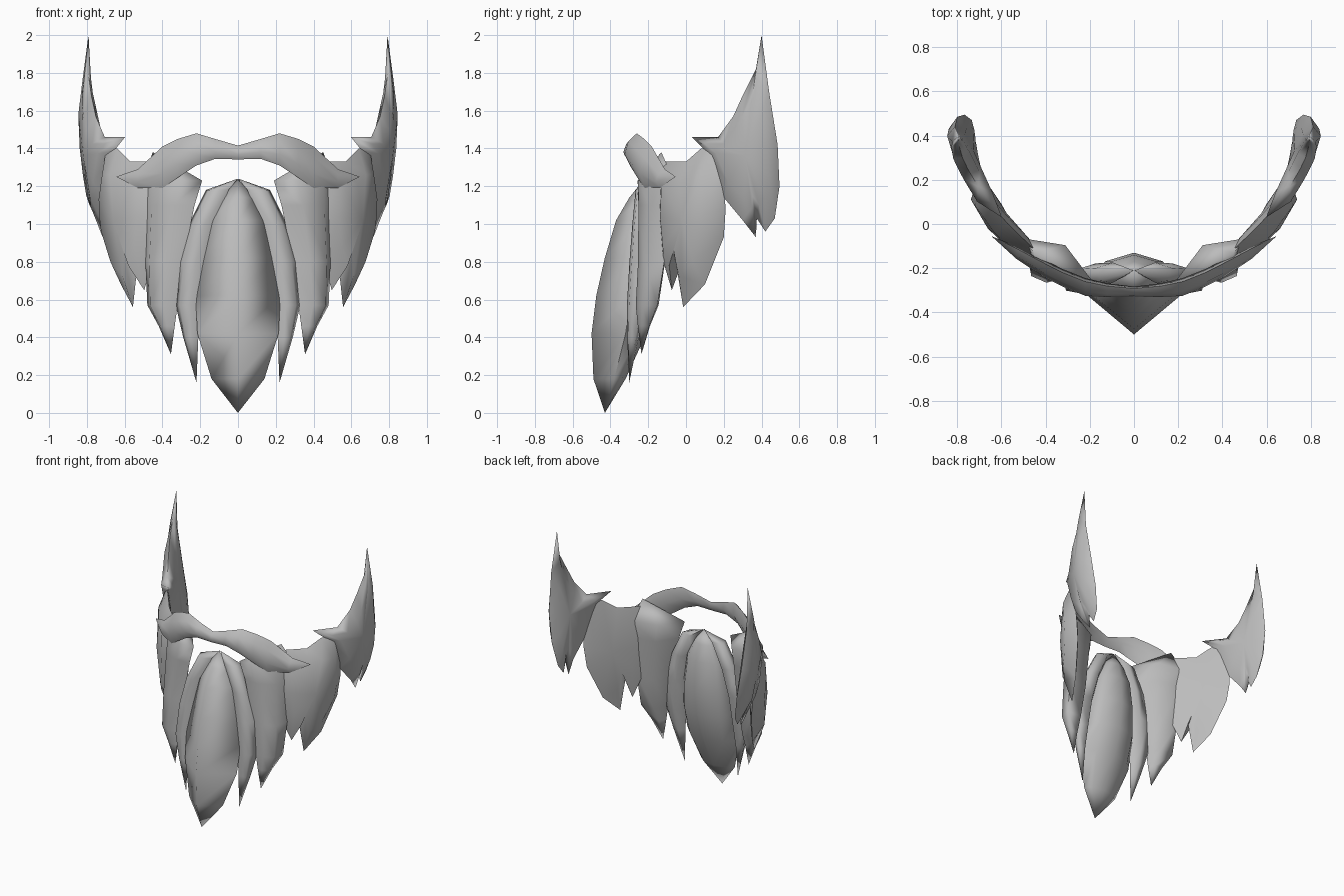
import bpy
import bmesh
from mathutils import Vector

default = bpy.data.objects.get("Cube")
if default:
    bpy.data.objects.remove(default, do_unlink=True)

GREY = (0.5, 0.5, 0.5, 1.0)
hair = bpy.data.materials.new("hair_grey")
hair.use_nodes = True
hair.diffuse_color = GREY
shader = next(n for n in hair.node_tree.nodes if n.type == "BSDF_PRINCIPLED")
shader.inputs["Base Color"].default_value = GREY
shader.inputs["Roughness"].default_value = 0.8


def finish(name, bm, mirrored):
    """Clean the mesh, shade it and mirror it across x when it is a pair."""
    bmesh.ops.remove_doubles(bm, verts=bm.verts, dist=0.003)
    bmesh.ops.recalc_face_normals(bm, faces=bm.faces)
    mesh = bpy.data.meshes.new(name)
    bm.to_mesh(mesh)
    bm.free()
    obj = bpy.data.objects.new(name, mesh)
    bpy.context.collection.objects.link(obj)
    mesh.materials.append(hair)
    bpy.ops.object.select_all(action="DESELECT")
    obj.select_set(True)
    bpy.context.view_layer.objects.active = obj
    bpy.ops.object.shade_smooth_by_angle(angle=1.6)
    if mirrored:
        mod = obj.modifiers.new("Mirror", "MIRROR")
        mod.use_mirror_merge = False
    return obj


def bridge(bm, a, b):
    for i in range(len(a)):
        j = (i + 1) % len(a)
        bm.faces.new((a[i], a[j], b[j], b[i]))


def loft(name, sections, mirrored=False):
    """Skin a row of closed sections; the end sections are nearly points."""
    bm = bmesh.new()
    rings = [[bm.verts.new(p) for p in s] for s in sections]
    for a, b in zip(rings, rings[1:]):
        bridge(bm, a, b)
    bm.faces.new(rings[0])
    bm.faces.new(rings[-1])
    return finish(name, bm, mirrored)


def lock(name, rows, slope, depth, limit):
    """Pointed lock of hair from rows of z, inner x, outer x and middle y."""
    normal = Vector((slope, -1, 0)).normalized()
    sections = []
    for z, xa, xb, y in rows:
        half = (xb - xa) / 2
        mid = Vector(((xa + xb) / 2, y, z))
        edge = Vector((half, half * slope, 0))
        bulge = normal * min(depth * 2 * half, limit)
        sections.append([mid - edge, mid - edge * 0.4 + bulge * 0.85,
                         mid + edge * 0.4 + bulge, mid + edge, mid - bulge])
    return loft(name, sections, True)


def side_shell(name, outline, outward, inward):
    """Forked lens-shaped lock wrapped round the side of the face."""
    def wrap(y, z, offset):
        slope = 0.9 - 2 * y
        lean = (0.035 - 0.15 * (z - 1.7) ** 2) * max(y, 0) / 0.4
        base = Vector((0.57 + 0.9 * y - y * y + lean, y, z))
        return base + Vector((1, -slope, 0)).normalized() * offset

    bm = bmesh.new()
    cy = sum(p[0] for p in outline) / len(outline)
    cz = sum(p[1] for p in outline) / len(outline)
    rim = [bm.verts.new(wrap(y, z, 0)) for y, z in outline]
    for depth in (outward, -inward):
        ring = []
        for y, z in outline:
            taper = min(1, 0.35 / max(abs(z - cz), 0.01))
            ring.append(bm.verts.new(wrap(cy + (y - cy) * 0.68, cz + (z - cz) * 0.64,
                                          depth * 0.85 * taper)))
        centre = bm.verts.new(wrap(cy, cz, depth))
        bridge(bm, rim, ring)
        for i, v in enumerate(ring):
            bm.faces.new((v, ring[(i + 1) % len(ring)], centre))
    return finish(name, bm, True)


# Broad centre lock: z, half width, front y, edge y, back y
centre_rows = [
    (0, 0.001, -0.431, -0.43, -0.429), (0.18, 0.14, -0.49, -0.38, -0.32),
    (0.42, 0.215, -0.5, -0.32, -0.21), (0.62, 0.225, -0.475, -0.29, -0.15),
    (0.82, 0.2, -0.43, -0.26, -0.13), (1.02, 0.16, -0.37, -0.24, -0.14),
    (1.14, 0.09, -0.3, -0.23, -0.17), (1.24, 0.001, -0.221, -0.22, -0.219)]
sections = []
for z, w, front, edge, back in centre_rows:
    side = back + (edge - back) * 0.3
    sections.append([(-w, edge, z), (0, front, z), (w, edge, z),
                     (w * 0.65, side, z), (0, back, z), (-w * 0.65, side, z)])
loft("centre_lock", sections)

# Narrow locks flanking the centre
lock("inner_locks", [
    (1.24, 0.001, 0.003, -0.21), (1.18, 0.05, 0.17, -0.22), (1.0, 0.12, 0.26, -0.23),
    (0.8, 0.165, 0.31, -0.245), (0.57, 0.195, 0.33, -0.26), (0.4, 0.21, 0.29, -0.28),
    (0.16, 0.219, 0.221, -0.3)], 0.35, 0.4, 0.055)

# Wider locks below the moustache ends
lock("middle_locks", [
    (1.38, 0.449, 0.451, -0.13), (1.23, 0.19, 0.51, -0.16), (1.1, 0.23, 0.5, -0.165),
    (0.8, 0.29, 0.49, -0.175), (0.57, 0.32, 0.48, -0.2), (0.46, 0.335, 0.42, -0.22),
    (0.31, 0.354, 0.356, -0.235)], 0.6, 0.4, 0.075)

# Forked cheek locks
side_shell("cheek_locks", [
    (-0.13, 1.33), (0, 1.33), (0.08, 1.4), (0.16, 1.4), (0.2, 1.2), (0.21, 1.08),
    (0.2, 0.93), (0.1, 0.68), (-0.015, 0.56), (-0.04, 0.78), (-0.075, 0.65),
    (-0.12, 0.8), (-0.14, 1.05)], 0.085, 0.025)

# Sideburns rising to tall points
side_shell("sideburns", [
    (0.4, 2.0), (0.37, 1.82), (0.3, 1.68), (0.25, 1.57), (0.17, 1.46), (0.03, 1.46),
    (0.11, 1.38), (0.2, 1.14), (0.3, 1.02), (0.37, 0.93), (0.375, 1.03), (0.42, 0.96),
    (0.47, 1.03), (0.495, 1.2), (0.485, 1.42), (0.44, 1.7)], 0.05, 0.045)

# Moustache: x, top z, bottom z, middle y
half_rows = [
    (0, 1.415, 1.342, -0.305), (0.12, 1.45, 1.345, -0.3), (0.22, 1.48, 1.31, -0.285),
    (0.32, 1.45, 1.245, -0.245), (0.4, 1.41, 1.19, -0.205), (0.53, 1.29, 1.19, -0.13),
    (0.645, 1.251, 1.249, -0.055)]
rows = [(-x, t, b, y) for x, t, b, y in reversed(half_rows[1:])] + half_rows
sections = []
for x, top, bottom, y in rows:
    mid, h = (top + bottom) / 2, (top - bottom) / 2
    d = min(0.04, h * 0.6)
    sections.append([(x, y + d * 0.6, top), (x, y - d * 0.5, mid + h * 0.5),
                     (x, y - d, mid - h * 0.3), (x, y - d * 0.3, bottom),
                     (x, y + d, mid)])
loft("moustache", sections)
